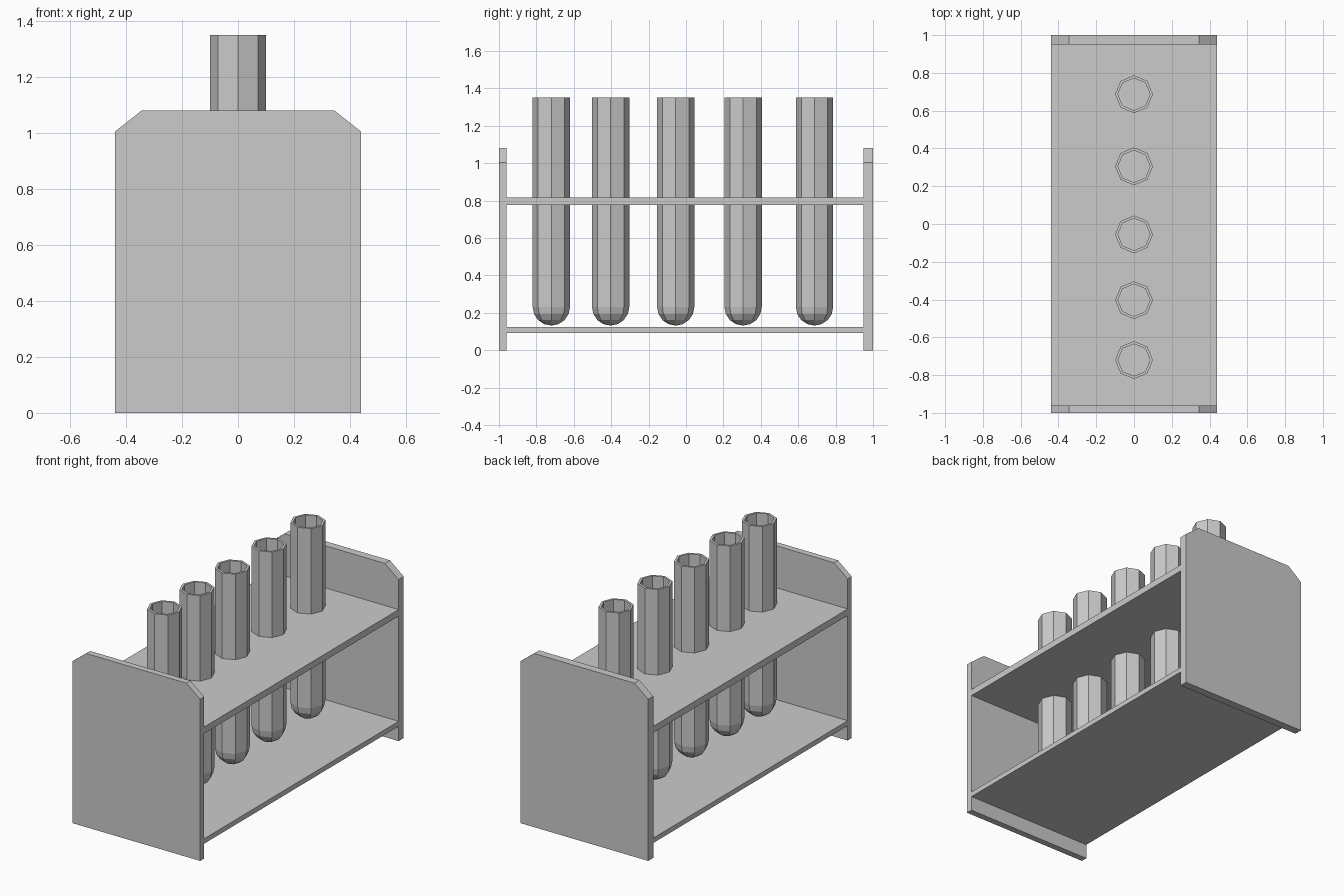
import bpy, bmesh, math

if "Cube" in bpy.data.objects:
    bpy.data.objects.remove(bpy.data.objects["Cube"])


def finish(name, bm):
    bmesh.ops.remove_doubles(bm, verts=bm.verts, dist=1e-4)
    bmesh.ops.recalc_face_normals(bm, faces=bm.faces)
    mesh = bpy.data.meshes.new(name)
    bm.to_mesh(mesh)
    bm.free()
    obj = bpy.data.objects.new(name, mesh)
    bpy.context.collection.objects.link(obj)
    return obj


def slab(name, outline, y0, y1):
    """Extrude an x-z outline along y."""
    bm = bmesh.new()
    face = bm.faces.new([bm.verts.new((x, y0, z)) for x, z in outline])
    ext = bmesh.ops.extrude_face_region(bm, geom=[face])["geom"]
    moved = [v for v in ext if isinstance(v, bmesh.types.BMVert)]
    bmesh.ops.translate(bm, verts=moved, vec=(0, y1 - y0, 0))
    # Extruding keeps the starting face as the back cap
    return finish(name, bm)


def tube(name, y):
    """Hollow eight-sided tube with a round bottom."""
    bm = bmesh.new()
    zc, top, steps = 0.232, 1.35, 4

    def bowl(r):
        return [(r * math.sin(a), zc - r * math.cos(a))
                for a in (i * math.pi / 2 / steps for i in range(steps + 1))]

    profile = bowl(0.10) + [(0.10, top), (0.085, top)] + bowl(0.085)[::-1]
    verts = [bm.verts.new((r, 0, z)) for r, z in profile]
    edges = [bm.edges.new(pair) for pair in zip(verts, verts[1:])]
    bmesh.ops.spin(bm, geom=verts + edges, cent=(0, 0, 0), axis=(0, 0, 1),
                   angle=math.tau, steps=8, use_merge=False)
    obj = finish(name, bm)
    obj.location.y = y
    return obj


# End panels with clipped upper corners
W = 0.44
panel = [(-W, 0), (W, 0), (W, 1.005), (0.345, 1.08), (-0.345, 1.08), (-W, 1.005)]
slab("front_end_panel", panel, -1.0, -0.96)
slab("back_end_panel", panel, 0.95, 1.0)

# Shelves between the panels
for name, z0, z1 in (("lower_shelf", 0.092, 0.123), ("upper_shelf", 0.777, 0.818)):
    slab(name, [(-W, z0), (W, z0), (W, z1), (-W, z1)], -0.96, 0.95)

# Row of test tubes standing through the upper shelf
for i, y in enumerate((-0.72, -0.403, -0.055, 0.305, 0.687)):
    tube(f"test_tube_{i + 1}", y)
